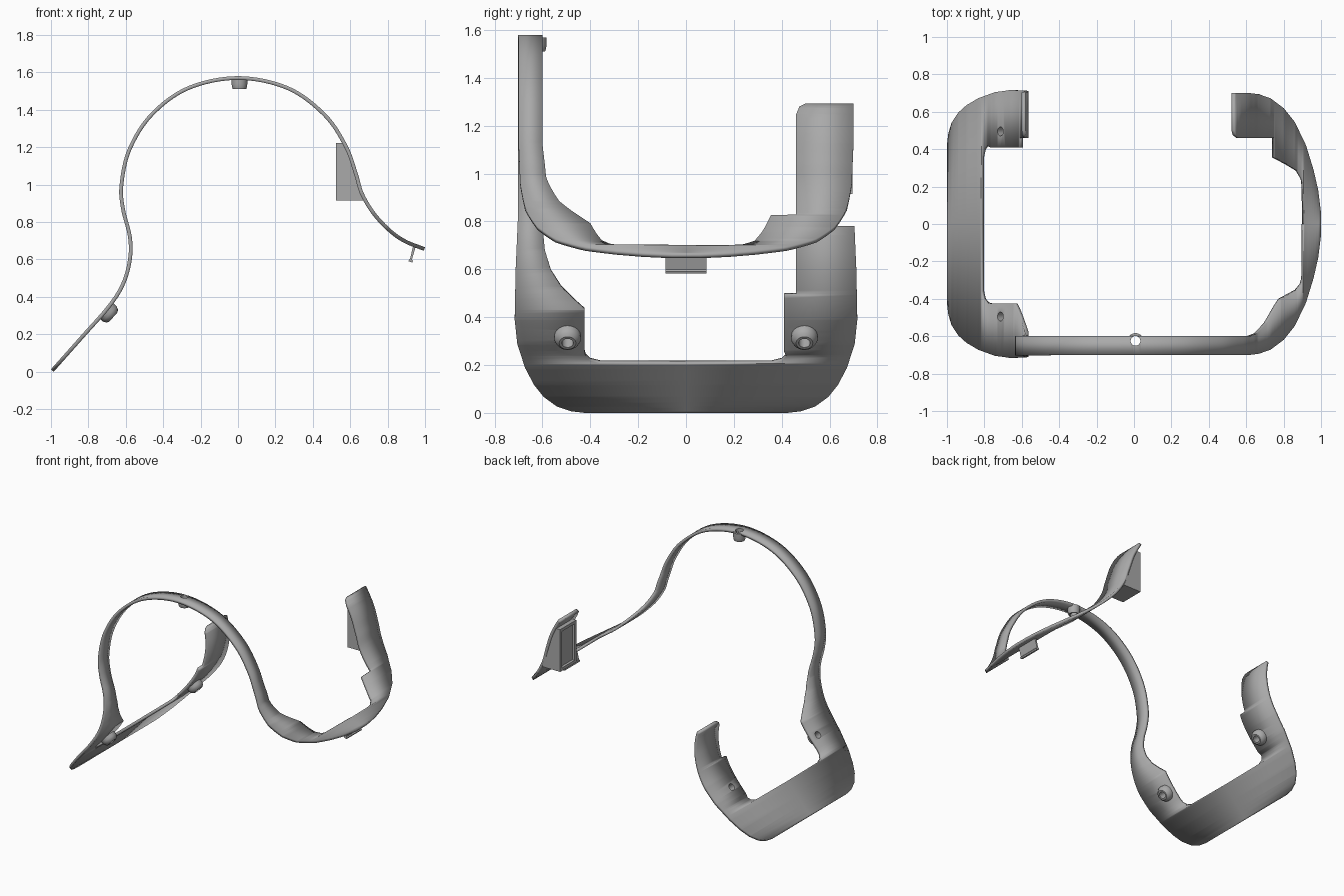
import bpy, bmesh, math
from mathutils import Vector

cube = bpy.data.objects.get("Cube")
if cube:
    bpy.data.objects.remove(cube)

grey = bpy.data.materials.new("plain grey")
grey.use_nodes = True
COLOUR = (0.4, 0.4, 0.4, 1)
grey.diffuse_color = COLOUR
grey.node_tree.nodes["Principled BSDF"].inputs["Base Color"].default_value = COLOUR

TOP, THICK = 1.58, 0.02


def finish(bm, name, smooth=True):
    mesh = bpy.data.meshes.new(name)
    bm.to_mesh(mesh)
    bm.free()
    obj = bpy.data.objects.new(name, mesh)
    bpy.context.collection.objects.link(obj)
    mesh.materials.append(grey)
    if smooth:
        bpy.ops.object.select_all(action='DESELECT')
        obj.select_set(True)
        bpy.context.view_layer.objects.active = obj
        bpy.ops.object.shade_smooth_by_angle(angle=math.radians(30))
    return obj


# Side profile of the whole strap, in x and z
PROFILE = [(-1, .013), (-.84, .193), (-.7, .352), (-.625, .47), (-.588, .6), (-.588, .72),
           (-.625, .87), (-.633, 1.0), (-.59, 1.19), (-.47, 1.38), (-.27, 1.525), (0, TOP),
           (.27, 1.525), (.47, 1.38), (.585, 1.21), (.64, 1.06), (.672, .955), (.735, .85),
           (.82, .76), (.9, .705), (1, .665)]


def spline(points, steps=8):
    pts = [Vector(p) for p in points]
    pts = [2 * pts[0] - pts[1]] + pts + [2 * pts[-1] - pts[-2]]
    out = []
    for a, b, c, d in zip(pts, pts[1:], pts[2:], pts[3:]):
        for i in range(steps):
            t = i / steps
            out.append(.5 * (2 * b + (c - a) * t + (2 * a - 5 * b + 4 * c - d) * t * t
                             + (3 * b - a - 3 * c + d) * t ** 3))
    return out + [pts[-2]]


CURVE = spline(PROFILE)


# Position along the strap: height on the left half, then top plus x on the right half
def key(p):
    return p.y if p.x < 0 else TOP + p.x


KEYS = [key(p) for p in CURVE]


def lerp(xs, values, x):
    for i in range(len(xs) - 1):
        if x <= xs[i + 1]:
            t = (x - xs[i]) / (xs[i + 1] - xs[i])
            return values[i] + (values[i + 1] - values[i]) * max(t, 0)
    return values[-1]


def right(points):
    return [(TOP + x, y) for x, y in points]


# Edge outlines: distance from the centre plane along the strap
LEFT_OUTER = [(.013, .42), (.02, .48), (.04, .54), (.08, .595), (.13, .635), (.2, .672),
              (.3, .705), (.4, .716), (.6, .712), (.8, .703)]
RIGHT_OUTER = right([(.62, .7), (.67, .693), (.73, .672), (.8, .62), (.86, .545),
                     (.92, .42), (.96, .29), (.985, .18), (1, .06)])
LEFT_CORNER = [(.013, 0), (.218, 0), (.22, .36), (.23, .4), (.25, .42)]
FRONT_INNER = LEFT_CORNER + [(.27, .425), (.44, .425), (.48, .47), (.53, .52), (.6, .565),
                             (.68, .59), (.78, .6)] + right(
    [(.62, .6), (.66, .585), (.71, .53), (.76, .44), (.785, .4), (.83, .375),
     (.87, .352), (.895, .32), (.903, .29), (.905, 0), (1, 0)])
BACK_LEFT_INNER = LEFT_CORNER + [(.27, .41), (.5, .41), (.502, .46), (.74, .46),
                                 (.765, .475), (.775, .5)]
BACK_RIGHT_INNER = right([(.538, .5), (.545, .475), (.565, .46), (.752, .46), (.754, .355),
                          (.82, .32), (.875, .285), (.9, .24), (.905, .2), (.907, 0), (1, 0)])


def add_band(bm, inner, outer, side):
    lo, hi = inner[0][0], inner[-1][0]
    stations = sorted({round(k, 4) for k in KEYS + [p[0] for p in inner + outer]
                       if lo <= k <= hi})
    rows = []
    for k in stations:
        p = Vector((lerp(KEYS, [c.x for c in CURVE], k), lerp(KEYS, [c.y for c in CURVE], k)))
        ys = sorted(side * lerp(*zip(*edge), k) for edge in (inner, outer))
        rows.append([bm.verts.new((p.x, y, p.y)) for y in ys])
    for a, b in zip(rows, rows[1:]):
        bm.faces.new((a[0], b[0], b[1], a[1]))


# Strap: front arch with both bars, plus the two rear arms
bm = bmesh.new()
add_band(bm, FRONT_INNER, LEFT_OUTER + RIGHT_OUTER, -1)
add_band(bm, BACK_LEFT_INNER, LEFT_OUTER, 1)
add_band(bm, BACK_RIGHT_INNER, RIGHT_OUTER, 1)
bmesh.ops.remove_doubles(bm, verts=bm.verts, dist=.0004)
strap = finish(bm, "strap")
solid = strap.modifiers.new("thickness", 'SOLIDIFY')
solid.thickness, solid.offset = THICK, -1
strap.modifiers.move(len(strap.modifiers) - 1, 0)


def lathe(name, section, origin, axis, closed=True):
    bm = bmesh.new()
    vs = [bm.verts.new((r, 0, h)) for r, h in section]
    edges = [bm.edges.new(p) for p in zip(vs, vs[1:] + vs[:1])]
    bmesh.ops.spin(bm, geom=vs + edges, cent=(0, 0, 0), axis=(0, 0, 1),
                   angle=math.tau, steps=32, use_merge=True)
    bmesh.ops.remove_doubles(bm, verts=bm.verts, dist=.0001)
    bmesh.ops.recalc_face_normals(bm, faces=bm.faces)
    obj = finish(bm, name)
    obj.location = origin
    obj.rotation_euler = Vector(axis).to_track_quat('Z', 'Y').to_euler()
    return obj


# Hollow bosses on the inner surface, each with a hole through the strap
def boss(name, origin, axis, radius, tip, height, bore):
    lathe(name, [(bore, .01), (radius, .01), (radius, height * .6), (radius - tip * .4, height * .85),
                 (radius - tip, height), (bore, height)], origin, axis)
    bm = bmesh.new()
    bmesh.ops.create_cone(bm, cap_ends=True, segments=32, radius1=bore, radius2=bore, depth=.12)
    cutter = finish(bm, name + "_hole_cutter", False)
    cutter.location = origin
    cutter.rotation_euler = Vector(axis).to_track_quat('Z', 'Y').to_euler()
    cutter.hide_render = True
    cutter.hide_viewport = True
    cutter.display_type = 'WIRE'
    cut = strap.modifiers.new(name + "_hole", 'BOOLEAN')
    cut.object, cut.operation, cut.solver = cutter, 'DIFFERENCE', 'EXACT'


boss("top_boss", (.008, -.625, TOP), (0, 0, -1), .042, .006, .07, .026)
for label, y in (("front", -.495), ("back", .495)):
    boss(label + "_plate_boss", (-.715, y, .335), (.747, 0, -.664), .055, .02, .065, .024)


def prism(name, outline, y0, y1):
    bm = bmesh.new()
    face = bm.faces.new([bm.verts.new((x, y0, z)) for x, z in outline])
    new = bmesh.ops.extrude_face_region(bm, geom=[face])["geom"]
    bmesh.ops.translate(bm, vec=(0, y1 - y0, 0),
                        verts=[v for v in new if isinstance(v, bmesh.types.BMVert)])
    bmesh.ops.recalc_face_normals(bm, faces=bm.faces)
    return bm


# Wedge pad on the right rear arm, with a recessed panel
bm = prism("pad", [(.525, .915), (.672, .915), (.655, .96), (.625, 1.06), (.572, 1.2),
                   (.56, 1.222), (.525, 1.222)], .51, .695)
panel = min(bm.faces, key=lambda f: f.calc_center_median().x)
bmesh.ops.inset_region(bm, faces=[panel], thickness=.03)
bmesh.ops.inset_region(bm, faces=[panel], thickness=.004, depth=-.015)
finish(bm, "wedge_pad", False)

# Small hook under the right bar
bm = prism("hook", [(.938, .68), (.952, .675), (.93, .6), (.936, .592), (.932, .583),
                    (.912, .59), (.914, .6), (.92, .603)], -.085, .085)
finish(bm, "bar_hook", False)
